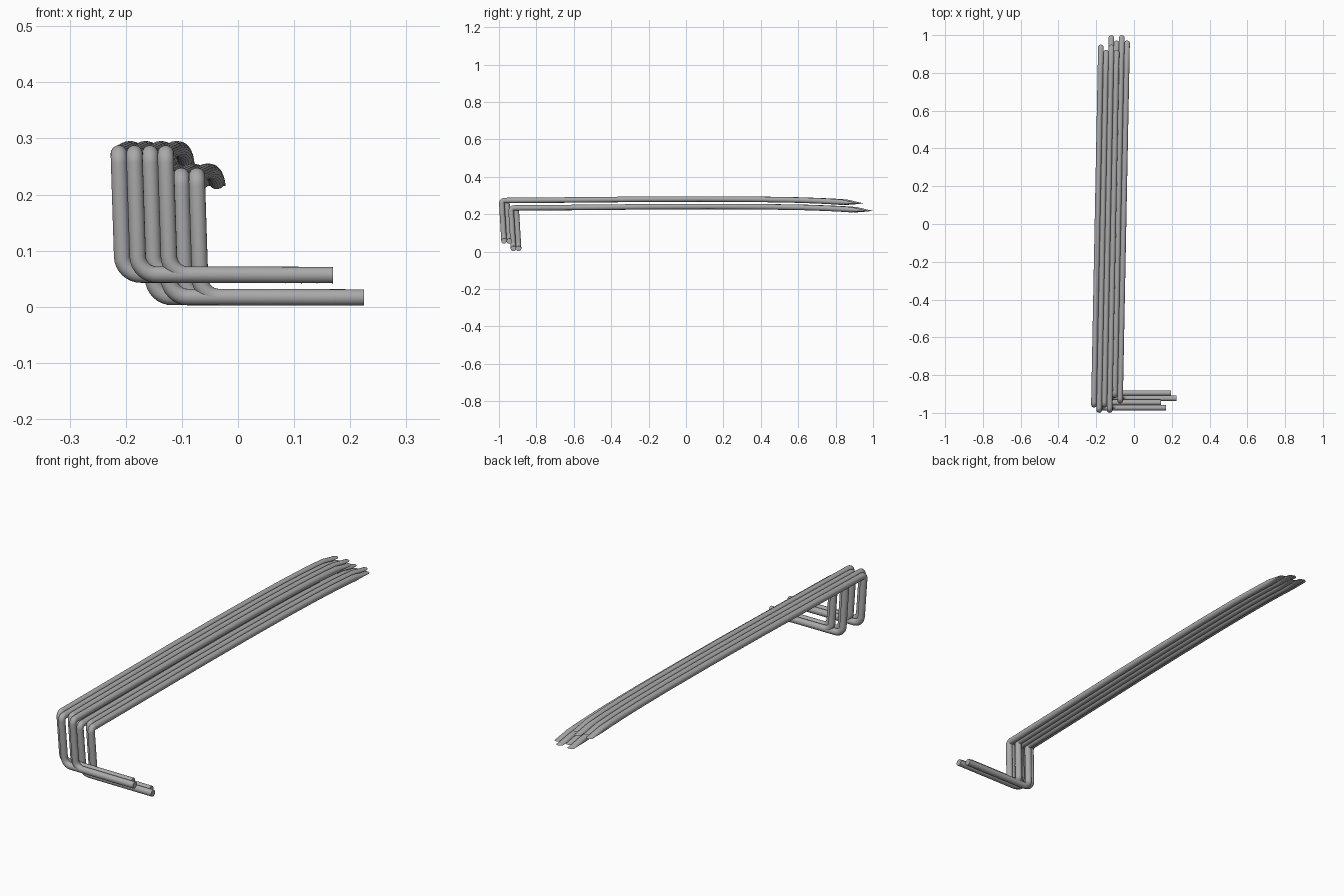
import bpy, bmesh, math
from mathutils import Vector

if "Cube" in bpy.data.objects:
    bpy.data.objects.remove(bpy.data.objects["Cube"])

RADIUS = 0.0146
SIDES = 20

grey = bpy.data.materials.new("pipe grey")
grey.diffuse_color = (0.4, 0.4, 0.4, 1)
grey.use_nodes = True
grey.node_tree.nodes["Principled BSDF"].inputs["Base Color"].default_value = grey.diffuse_color


def fillet(a, corner, b, r, steps=8):
    """Rounded corner as a list of points."""
    p, q = corner + (a - corner).normalized() * r, corner + (b - corner).normalized() * r
    out = []
    for i in range(steps + 1):
        t = i / steps
        # quadratic blend weighted to follow a circular arc
        w = math.sqrt(0.5)
        k0, k1, k2 = (1 - t) ** 2, 2 * w * t * (1 - t), t * t
        out.append((p * k0 + corner * k1 + q * k2) / (k0 + k1 + k2))
    return out


# Path of one pipe: foot, riser, long run that arches and droops
foot_end = Vector((0.086, -0.945, 0.0565))
low = Vector((-0.2055, -0.945, 0.0575))
high = Vector((-0.2125, -0.958, 0.273))
run = [(-0.5, 0.277), (-0.2, 0.280), (0.1, 0.281), (0.4, 0.2795), (0.6, 0.276),
       (0.72, 0.272), (0.8, 0.268), (0.86, 0.264), (0.935, 0.256)]
run = [Vector((-0.2125 + 0.037 * (y + 0.958) / 1.893, y, z)) for y, z in run]
path = [foot_end] + fillet(foot_end, low, high, 0.032) + fillet(low, high, run[0], 0.016) + run


def pipe(name, offset):
    bm = bmesh.new()
    rings = []
    tangent = (path[1] - path[0]).normalized()
    side = tangent.cross(Vector((0, 0, 1))).normalized()
    for i, p in enumerate(path):
        if i == len(path) - 1:
            new = Vector((0, 0.12, -1)).normalized()   # slanted mouth at the far end
        else:
            new = (path[i + 1] - path[max(i - 1, 0)]).normalized()
        side = tangent.rotation_difference(new) @ side
        tangent = new
        up = tangent.cross(side)
        rings.append([bm.verts.new(p + offset + RADIUS * (
            side * math.cos(2 * math.pi * j / SIDES) + up * math.sin(2 * math.pi * j / SIDES)))
            for j in range(SIDES)])
    for a, b in zip(rings, rings[1:]):
        for j in range(SIDES):
            k = (j + 1) % SIDES
            bm.faces.new((a[j], a[k], b[k], b[j]))
    bm.faces.new(rings[0][::-1])
    bm.faces.new(rings[-1])
    bmesh.ops.recalc_face_normals(bm, faces=bm.faces)
    me = bpy.data.meshes.new(name)
    bm.to_mesh(me)
    bm.free()
    me.materials.append(grey)
    ob = bpy.data.objects.new(name, me)
    bpy.context.collection.objects.link(ob)
    bpy.context.view_layer.objects.active = ob
    ob.select_set(True)
    bpy.ops.object.shade_smooth_by_angle(angle=math.radians(40))
    ob.select_set(False)


# Two layers of four pipes, every second pipe set forward
for layer, shift in (("upper", Vector((0, 0, 0))), ("lower", Vector((0.0555, 0.05, -0.04)))):
    for n in range(4):
        pipe(f"{layer}_pipe_{n + 1}", shift + Vector((0.0278 * n, -0.028 * (n % 2), 0)))
